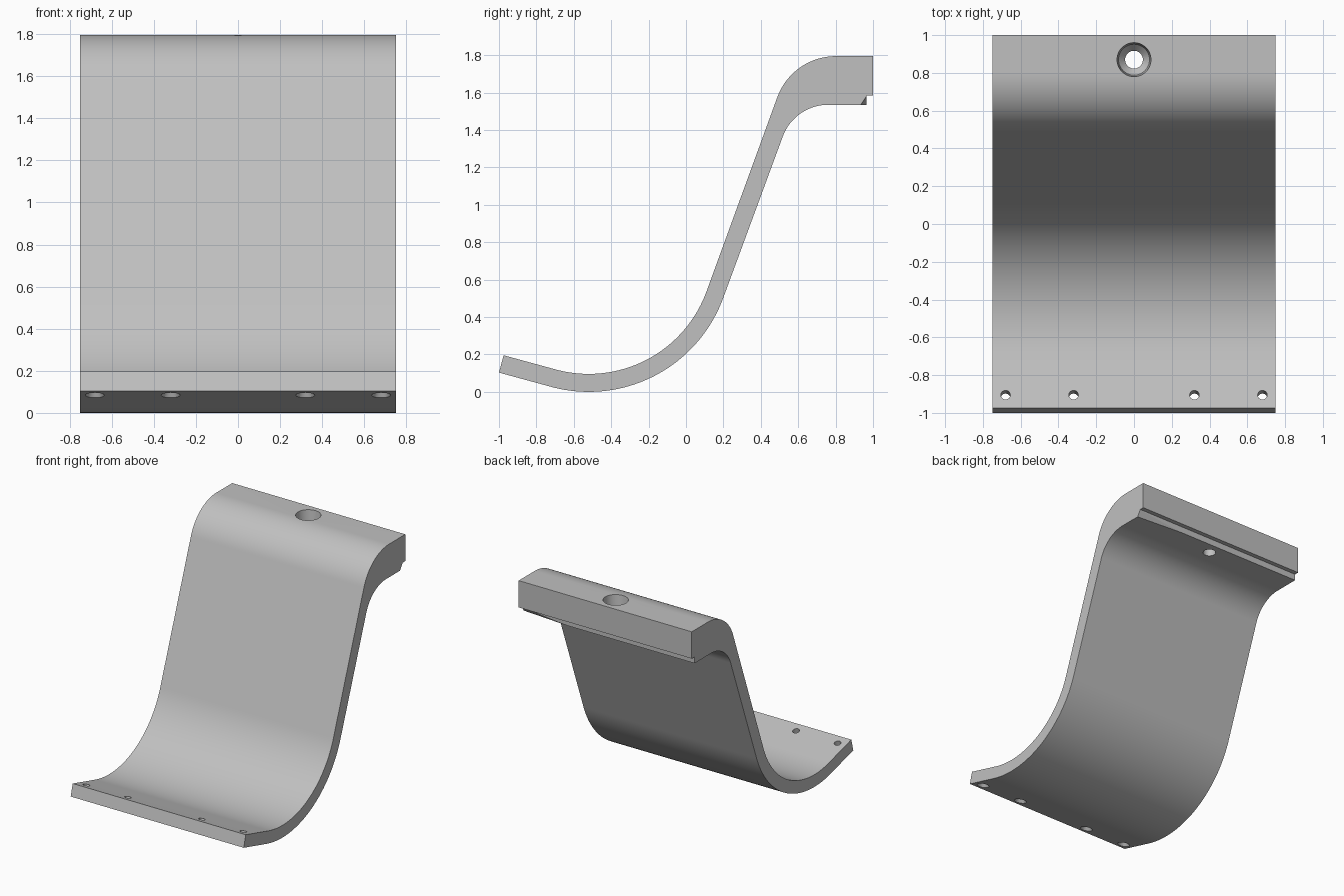
import bpy, bmesh, math
from mathutils import Vector, Matrix

cube = bpy.data.objects.get("Cube")
if cube:
    bpy.data.objects.remove(cube)

HALF_WIDTH = 0.75
TILT = math.radians(15)    # upturned front lip
RISE = math.radians(70)    # sloping back
THICK = 0.096

grey = bpy.data.materials.new("light_grey")
grey.use_nodes = True
grey.diffuse_color = (0.53, 0.53, 0.53, 1)
grey.node_tree.nodes["Principled BSDF"].inputs["Base Color"].default_value = (0.53, 0.53, 0.53, 1)


def make_object(name, bm):
    bmesh.ops.recalc_face_normals(bm, faces=bm.faces[:])
    mesh = bpy.data.meshes.new(name)
    bm.to_mesh(mesh)
    bm.free()
    mesh.materials.append(grey)
    obj = bpy.data.objects.new(name, mesh)
    bpy.context.collection.objects.link(obj)
    return obj


def arc(cy, cz, r, start, end, steps=32):
    """Arc in the side plane; angle 0 points to the back, counter-clockwise."""
    angles = [start + (end - start) * i / steps for i in range(steps + 1)]
    return [(cy + r * math.cos(a), cz + r * math.sin(a)) for a in angles]


def revolved_cutter(name, rings, matrix, sides=48):
    """Closed solid of revolution about z from (radius, height) pairs."""
    bm = bmesh.new()
    loops = []
    for r, h in rings:
        loops.append([bm.verts.new((r * math.cos(2 * math.pi * i / sides),
                                    r * math.sin(2 * math.pi * i / sides), h))
                      for i in range(sides)])
    for a, b in zip(loops, loops[1:]):
        for i in range(sides):
            j = (i + 1) % sides
            bm.faces.new((a[i], a[j], b[j], b[i]))
    bm.faces.new(loops[0])
    bm.faces.new(loops[-1])
    bm.transform(matrix)
    return make_object(name, bm)


# Side profile: underside from front to back, then upper side back again
down = -math.pi / 2
bend = (-0.52, 0.766)
top_z, under_z = 1.795, 1.535
r_top, r_under = 0.334, 0.26
cy_under = 0.517 + r_under * math.sin(RISE)
front_z = 0.103
profile = [(-1, front_z)]
profile += arc(*bend, 0.766, down - TILT, down + RISE, 48)
profile += arc(cy_under, under_z - r_under, r_under, math.pi / 2 + RISE, math.pi / 2)
profile += [(0.965, under_z), (0.965, 1.585), (1, 1.585), (1, top_z)]
profile += arc(0.802, top_z - r_top, r_top, math.pi / 2, math.pi / 2 + RISE)
profile += arc(*bend, 0.766 - THICK, down + RISE, down - TILT, 48)
profile += [(-1 + THICK * math.sin(TILT), front_z + THICK * math.cos(TILT))]

# Curved plate
bm = bmesh.new()
side = bm.faces.new([bm.verts.new((-HALF_WIDTH, y, z)) for y, z in profile])
new = bmesh.ops.extrude_face_region(bm, geom=[side])["geom"]
bmesh.ops.translate(bm, vec=(2 * HALF_WIDTH, 0, 0),
                    verts=[v for v in new if isinstance(v, bmesh.types.BMVert)])
plate = make_object("curved_plate", bm)

# Recessed screw hole in the top ledge
cutters = [revolved_cutter(
    "top_hole_cutter",
    [(0.047, -0.4), (0.047, -0.13), (0.082, -0.09), (0.09, 0), (0.09, 0.05)],
    Matrix.Translation((0, 0.87, top_z)))]

# Four small holes in the front lip, countersunk underneath
for x in (-0.68, -0.32, 0.32, 0.68):
    place = Matrix.Translation((x, -0.93, 0.084)) @ Matrix.Rotation(-TILT, 4, "X")
    cutters.append(revolved_cutter(
        "lip_hole_cutter",
        [(0.045, -0.05), (0.045, 0), (0.025, 0.03), (0.025, 0.15)], place))

# Slanting relief at one end of the rear rib
plane = [Vector(p) for p in ((0.75, 0.935, 1.535), (0.75, 0.965, 1.58), (0.35, 0.965, 1.535))]
middle = sum(plane, Vector()) / 3
bm = bmesh.new()
for p in plane:
    bm.verts.new(middle + (p - middle) * 1.1)
bm.verts.new((0.76, 0.975, 1.525))
bmesh.ops.convex_hull(bm, input=bm.verts[:])
cutters.append(make_object("rib_relief_cutter", bm))

# Cut everything, then drop the cutters
bpy.ops.object.select_all(action="DESELECT")
bpy.context.view_layer.objects.active = plate
plate.select_set(True)
for cutter in cutters:
    mod = plate.modifiers.new("cut", "BOOLEAN")
    mod.operation = "DIFFERENCE"
    mod.solver = "EXACT"
    mod.object = cutter
    bpy.ops.object.modifier_apply(modifier=mod.name)
    bpy.data.objects.remove(cutter)

bpy.ops.object.shade_smooth_by_angle(angle=math.radians(25))
